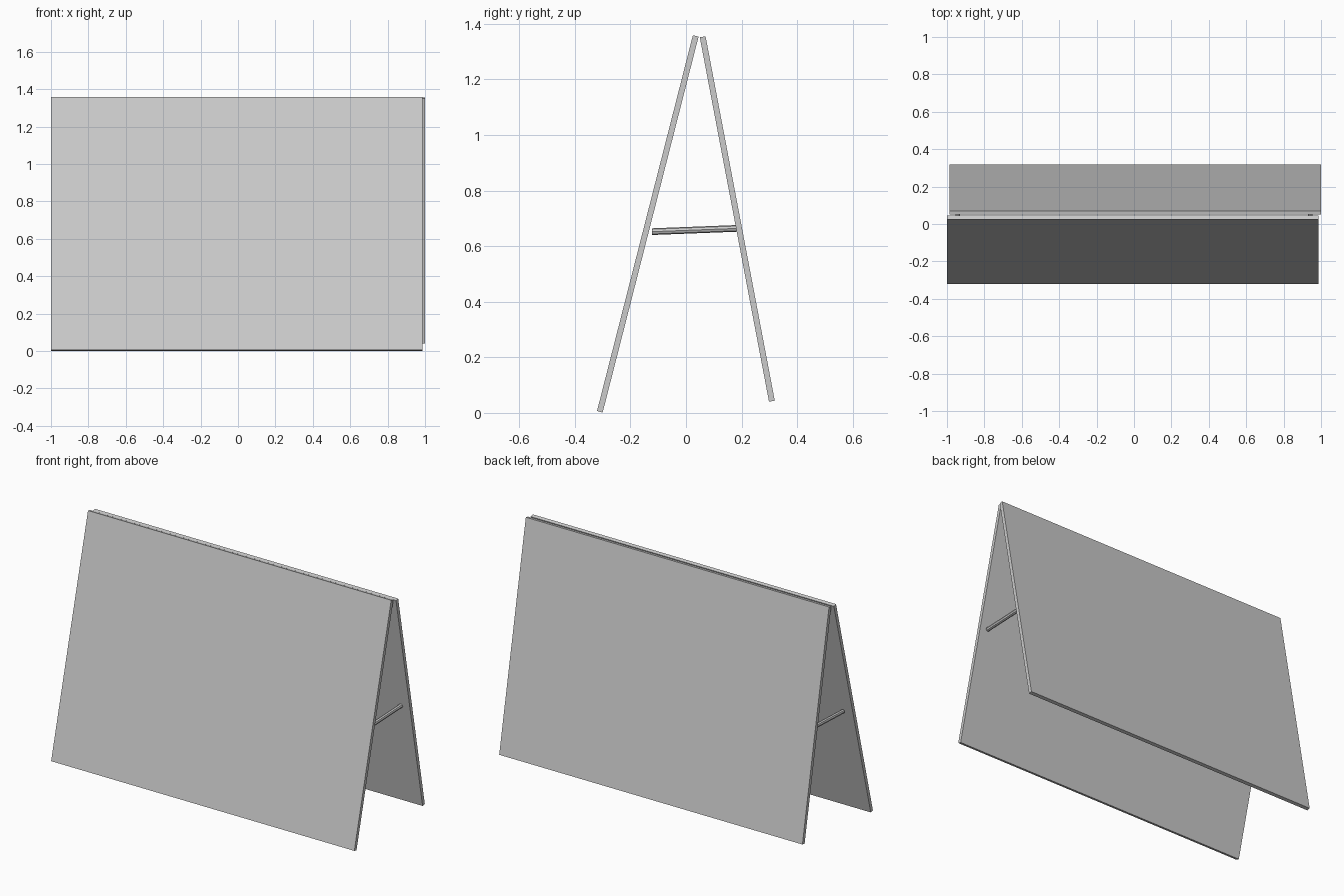
import bpy
from math import atan2
from mathutils import Vector

if "Cube" in bpy.data.objects:
    bpy.data.objects.remove(bpy.data.objects["Cube"])


def panel(name, x0, x1, bottom, top, thick):
    """Flat board leaning from the bottom (y, z) to the top (y, z) centre line."""
    b, t = Vector(bottom), Vector(top)
    d = t - b
    mid = (b + t) / 2
    bpy.ops.mesh.primitive_cube_add(size=1, location=((x0 + x1) / 2, mid.x, mid.y),
                                    rotation=(-atan2(d.x, d.y), 0, 0))
    ob = bpy.context.object
    ob.name = name
    ob.scale = (x1 - x0, thick, d.length)
    return ob


def rod(name, x, start, end, radius):
    """Thin round strut between two (y, z) points."""
    a, b = Vector((x, *start)), Vector((x, *end))
    d = b - a
    bpy.ops.mesh.primitive_cylinder_add(vertices=8, radius=radius, depth=d.length,
                                        location=(a + b) / 2,
                                        rotation=(-atan2(d.y, d.z), 0, 0))
    ob = bpy.context.object
    ob.name = name
    return ob


# Two leaning boards, slightly offset sideways
panel("front_board", -1.0, 0.986, (-0.31, 0.004), (0.035, 1.356), 0.021)
panel("back_board", -0.986, 1.0, (0.309, 0.042), (0.06, 1.353), 0.021)

# Struts that hold the boards apart, one near each end
for side, x in (("left", -0.942), ("right", 0.942)):
    rod(side + "_strut", x, (-0.122, 0.652), (0.19, 0.664), 0.012)
